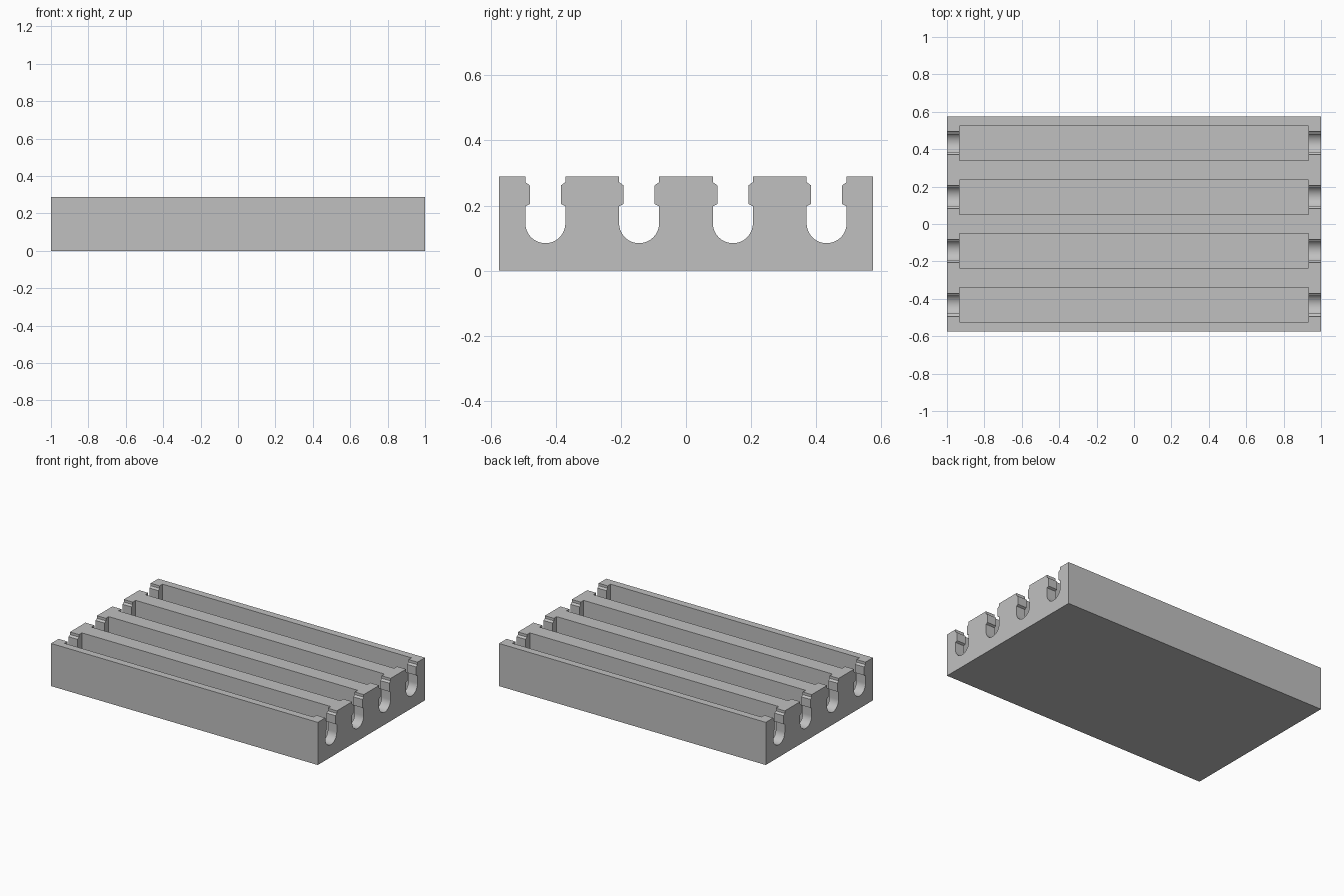
import bpy
import math

cube = bpy.data.objects.get("Cube")
if cube:
    bpy.data.objects.remove(cube, do_unlink=True)

# Main sizes
LENGTH, HALF_DEPTH, HEIGHT = 2.0, 0.574, 0.289
SLOT_CENTRES = (-0.432, -0.144, 0.144, 0.432)
RADIUS, AXIS_Z, NECK = 0.0615, 0.146, 0.0475
POCKET_LENGTH, POCKET_WIDTH, FLOOR_Z = 1.866, 0.185, 0.053

grey = bpy.data.materials.new("plain grey")
grey.use_nodes = True
colour = (0.53, 0.53, 0.53, 1)
grey.diffuse_color = colour
grey.node_tree.nodes["Principled BSDF"].inputs["Base Color"].default_value = colour


def prism(name, profile, length):
    """Extrude a closed (y, z) profile along x, centred on x = 0."""
    n = len(profile)
    verts = [(x, y, z) for x in (-length / 2, length / 2) for y, z in profile]
    faces = [tuple(reversed(range(n))), tuple(range(n, 2 * n))]
    faces += [(i, (i + 1) % n, (i + 1) % n + n, i + n) for i in range(n)]
    mesh = bpy.data.meshes.new(name)
    mesh.from_pydata(verts, [], faces)
    mesh.materials.append(grey)
    obj = bpy.data.objects.new(name, mesh)
    bpy.context.collection.objects.link(obj)
    return obj


def slot_outline(centre, steps=24):
    """Keyhole slot, traced from its +y lip down and around to its -y lip."""
    side = [(RADIUS, HEIGHT), (RADIUS, 0.272), (NECK, 0.262),
            (NECK, 0.205), (RADIUS, 0.198)]
    arc = [(RADIUS * math.cos(a), AXIS_Z - RADIUS * math.sin(a))
           for a in (math.pi * i / steps for i in range(steps + 1))]
    other = [(-y, z) for y, z in reversed(side)]
    return [(centre + y, z) for y, z in side + arc + other]


# Tray body with keyhole slots running through both ends
outline = [(-HALF_DEPTH, 0), (HALF_DEPTH, 0), (HALF_DEPTH, HEIGHT)]
for c in reversed(SLOT_CENTRES):
    outline += slot_outline(c)
outline.append((-HALF_DEPTH, HEIGHT))
tray = prism("slotted_tray", outline, LENGTH)

# Long rectangular pockets between the end walls
for number, c in enumerate(SLOT_CENTRES, 1):
    w = POCKET_WIDTH / 2
    box = [(c - w, FLOOR_Z), (c + w, FLOOR_Z),
           (c + w, HEIGHT + 0.1), (c - w, HEIGHT + 0.1)]
    cutter = prism(f"pocket_cutter_{number}", box, POCKET_LENGTH)
    cut = tray.modifiers.new(f"pocket_{number}", "BOOLEAN")
    cut.operation, cut.solver, cut.object = "DIFFERENCE", "EXACT", cutter
    bpy.context.view_layer.objects.active = tray
    bpy.ops.object.modifier_apply(modifier=cut.name)
    bpy.data.objects.remove(cutter, do_unlink=True)

# Smooth round slot bottoms, crisp edges elsewhere
bpy.ops.object.select_all(action="DESELECT")
tray.select_set(True)
bpy.context.view_layer.objects.active = tray
bpy.ops.object.shade_smooth_by_angle(angle=math.radians(25))
